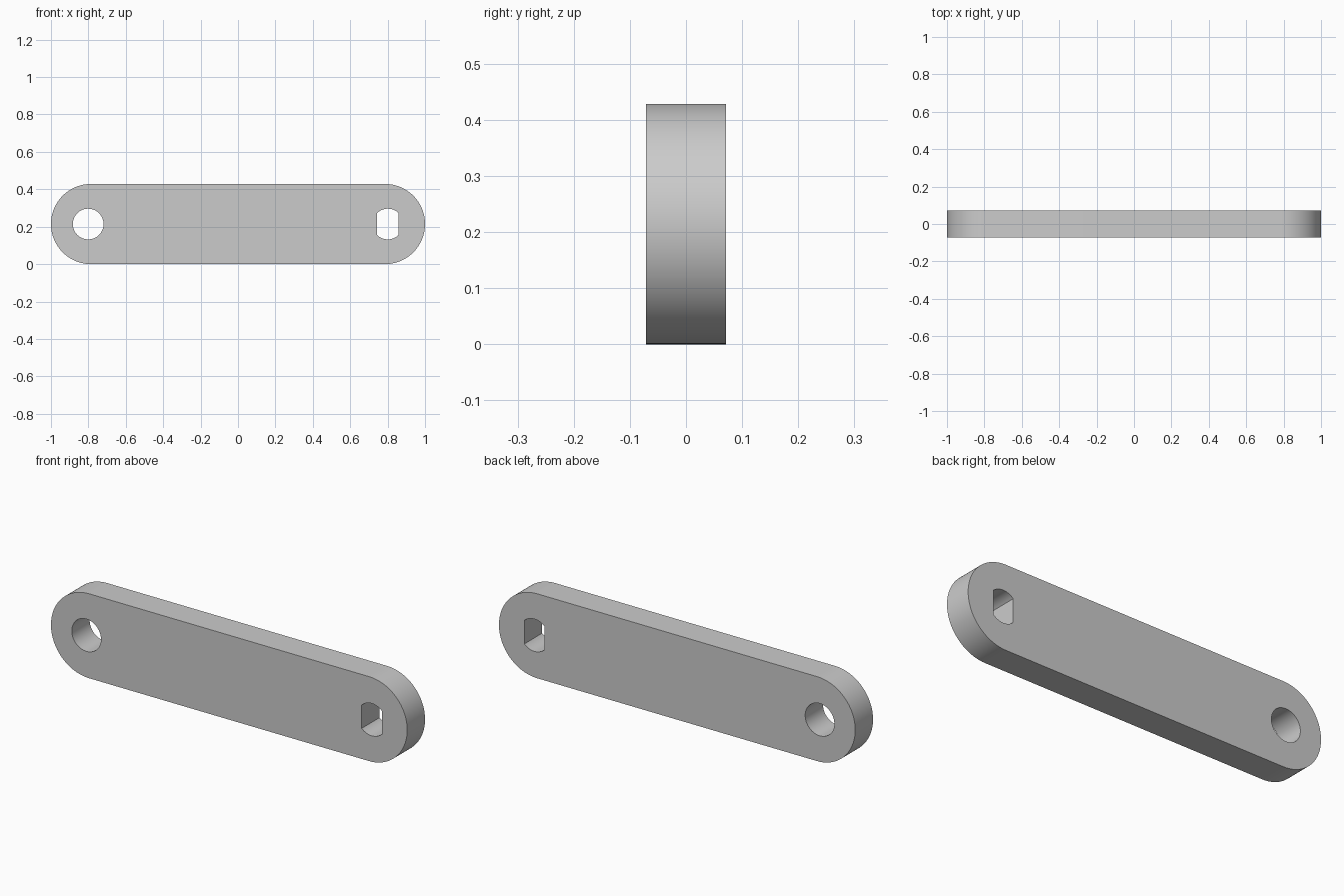
import bpy, bmesh
from math import pi, cos, sin, acos, radians

if "Cube" in bpy.data.objects:
    bpy.data.objects.remove(bpy.data.objects["Cube"])

HEIGHT, THICK = 0.4286, 0.1429
R = HEIGHT / 2
HOLE_X, HOLE_R, FLAT_HALF = 0.801, 0.082, 0.0565


def arc(cx, r, a0, a1, n):
    return [(cx + r * cos(a0 + (a1 - a0) * i / n),
             R + r * sin(a0 + (a1 - a0) * i / n)) for i in range(n + 1)]


# Rounded bar outline, round pivot hole, and shaft hole with two flat sides
outline = arc(1 - R, R, -pi / 2, pi / 2, 48) + arc(R - 1, R, pi / 2, 3 * pi / 2, 48)
round_hole = arc(-HOLE_X, HOLE_R, 0, 2 * pi, 64)[:-1]
t = acos(FLAT_HALF / HOLE_R)
shaft_hole = (arc(HOLE_X, HOLE_R, t, pi - t, 24)
              + arc(HOLE_X, HOLE_R, pi + t, 2 * pi - t, 24))

# Filled profile extruded through the thickness
curve = bpy.data.curves.new("link_arm", "CURVE")
curve.dimensions = "2D"
curve.fill_mode = "BOTH"
curve.extrude = THICK / 2
for pts in (outline, round_hole, shaft_hole):
    s = curve.splines.new("POLY")
    s.points.add(len(pts) - 1)
    for p, (x, z) in zip(s.points, pts):
        p.co = (x, z, 0, 1)
    s.use_cyclic_u = True

arm = bpy.data.objects.new("link_arm", curve)
bpy.context.collection.objects.link(arm)
arm.rotation_euler.x = pi / 2
bpy.context.view_layer.objects.active = arm
arm.select_set(True)
bpy.ops.object.convert(target="MESH")
arm = bpy.context.object

# Weld caps to walls, then smooth the curved walls only
bm = bmesh.new()
bm.from_mesh(arm.data)
bmesh.ops.remove_doubles(bm, verts=bm.verts, dist=1e-5)
bmesh.ops.recalc_face_normals(bm, faces=bm.faces)
bm.to_mesh(arm.data)
bm.free()
bpy.ops.object.shade_smooth_by_angle(angle=radians(30))
